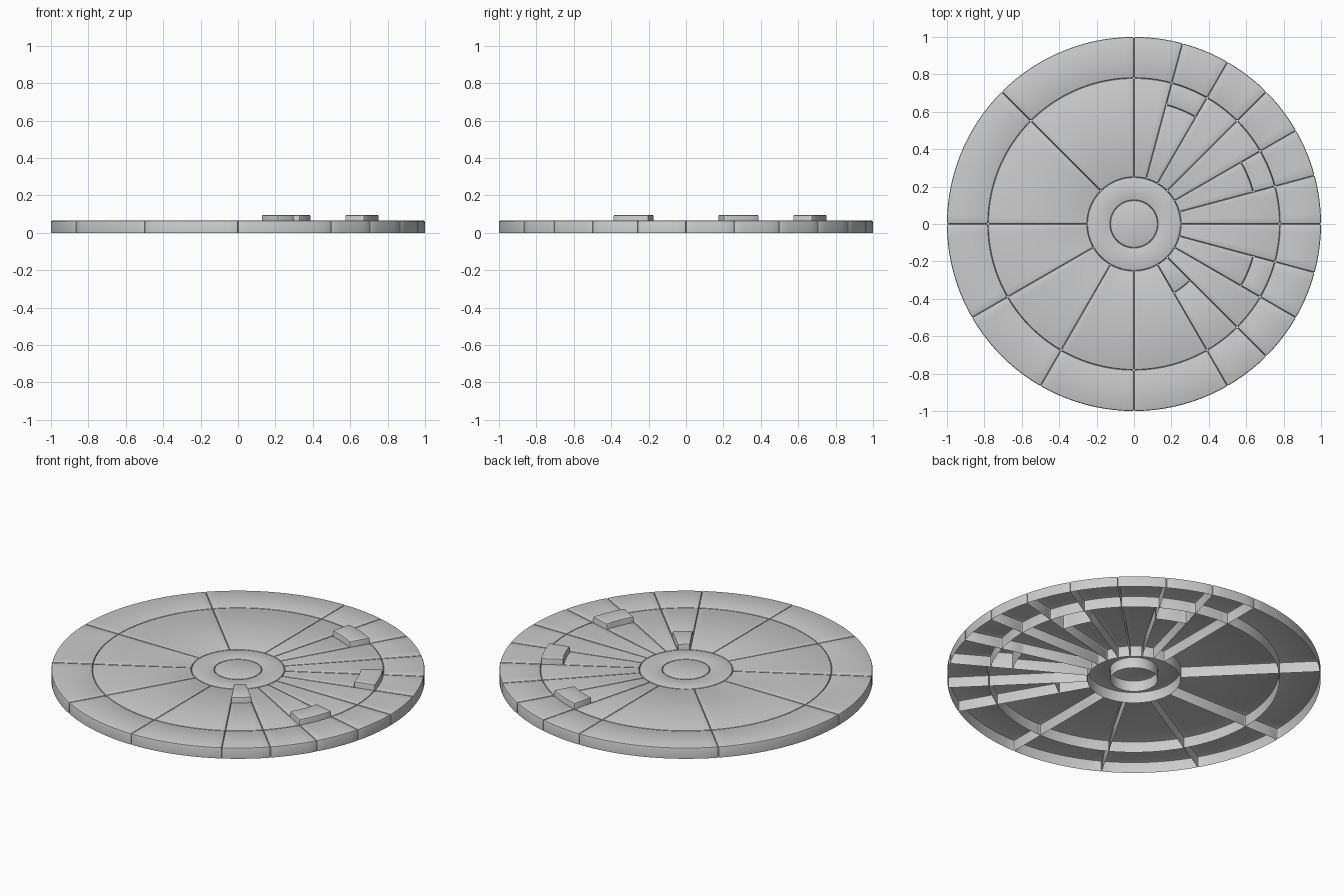
import bpy, bmesh
from math import radians, cos, sin

if "Cube" in bpy.data.objects:
    bpy.data.objects.remove(bpy.data.objects["Cube"])

TOP, RAISED, BEVEL = 0.065, 0.096, 0.008


def tile(name, r0, r1, a0, a1, h=TOP):
    """Open-bottomed ring sector (r0..r1, degrees a0..a1) with bevelled edges."""
    bm = bmesh.new()
    full = a1 - a0 == 360
    n = max(2, round((a1 - a0) / 3))
    angles = [radians(a0 + (a1 - a0) * i / n) for i in range(n if full else n + 1)]

    def arc(r, z):
        return [bm.verts.new((r * cos(a), r * sin(a), z)) for a in angles]

    outer, outer_low = arc(r1, h), arc(r1, 0)
    if r0 > 0:
        inner, inner_low = arc(r0, h), arc(r0, 0)
    else:
        bm.faces.new(outer)
    for i in range(n):
        j = (i + 1) % len(angles)
        bm.faces.new((outer_low[i], outer_low[j], outer[j], outer[i]))
        if r0 > 0:
            bm.faces.new((inner[i], outer[i], outer[j], inner[j]))
            bm.faces.new((inner_low[j], inner_low[i], inner[i], inner[j]))
    if not full:
        bm.faces.new((inner_low[0], outer_low[0], outer[0], inner[0]))
        bm.faces.new((outer_low[-1], inner_low[-1], inner[-1], outer[-1]))

    bm.normal_update()
    edges = [e for e in bm.edges if len(e.link_faces) == 2 and e.calc_face_angle() > radians(40)]
    bmesh.ops.bevel(bm, geom=edges, offset=BEVEL, segments=2, profile=0.5,
                    affect='EDGES', clamp_overlap=False)
    for f in bm.faces:
        f.smooth = True
    me = bpy.data.meshes.new(name)
    bm.to_mesh(me)
    bm.free()
    me.set_sharp_from_angle(angle=radians(35))
    ob = bpy.data.objects.new(name, me)
    bpy.context.collection.objects.link(ob)


# hub
tile("hub_disc", 0, 0.127, 0, 360)
tile("hub_ring", 0.127, 0.25, 0, 360)

# sector boundaries: four wide, ten narrow, two extra wide
cuts = [-180, -150, -120, -90] + list(range(-60, 91, 15)) + [135, 180]

# raised blocks, keyed by sector start angle: (inner radius, outer radius)
blocks = {60: (0.66, 0.78), 15: (0.66, 0.78), -30: (0.66, 0.78), -60: (0.25, 0.425)}

for k, (a0, a1) in enumerate(zip(cuts, cuts[1:])):
    tile(f"outer_tile_{k}", 0.78, 1.0, a0, a1)
    r0, r1 = 0.25, 0.78
    if a0 in blocks:
        b0, b1 = blocks[a0]
        tile(f"raised_block_{k}", b0, b1, a0, a1, RAISED)
        r0, r1 = (b1, r1) if b0 == r0 else (r0, b0)
    tile(f"inner_tile_{k}", r0, r1, a0, a1)
